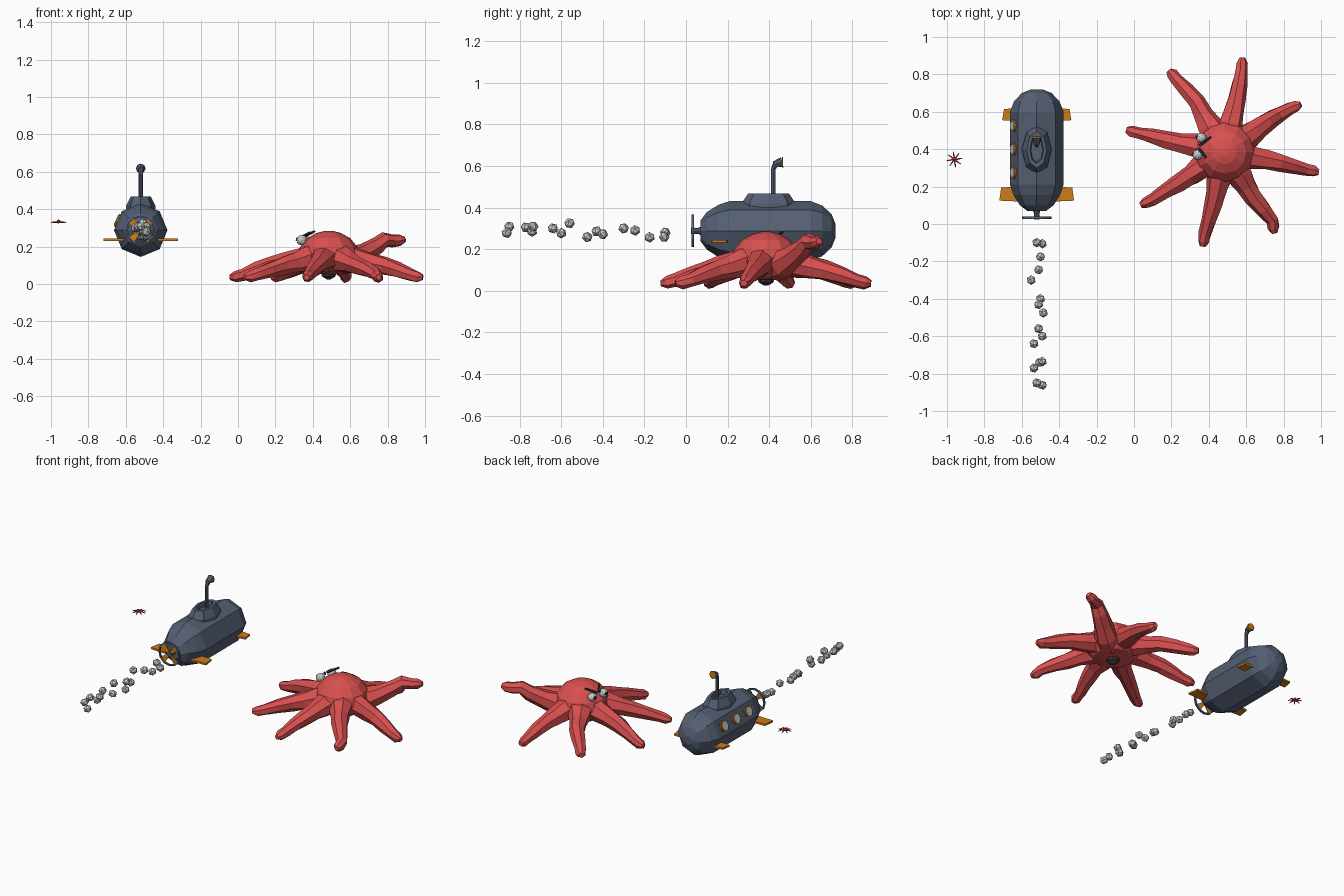
import bpy, bmesh, math, random
from mathutils import Vector, Matrix

if "Cube" in bpy.data.objects:
    bpy.data.objects.remove(bpy.data.objects["Cube"])

random.seed(4)


def material(name, col):
    m = bpy.data.materials.new(name)
    m.diffuse_color = (*col, 1)
    m.use_nodes = True
    m.node_tree.nodes["Principled BSDF"].inputs["Base Color"].default_value = m.diffuse_color
    return m


BLUE = material("hull_blue", (0.09, 0.115, 0.17))
ORANGE = material("orange", (0.62, 0.2, 0.01))
RED = material("red", (0.7, 0.08, 0.08))
DARK = material("dark", (0.04, 0.04, 0.045))


def finish(name, bm, mat=None):
    bmesh.ops.recalc_face_normals(bm, faces=bm.faces)
    me = bpy.data.meshes.new(name)
    bm.to_mesh(me)
    bm.free()
    ob = bpy.data.objects.new(name, me)
    bpy.context.collection.objects.link(ob)
    if mat:
        me.materials.append(mat)
    return ob


def loft(name, rings, mat, closed=False):
    """Skin a list of point rings, capped at the ends or closed into a torus."""
    bm = bmesh.new()
    vs = [[bm.verts.new(p) for p in r] for r in rings]
    n = len(vs[0])
    pairs = list(zip(vs, vs[1:])) + ([(vs[-1], vs[0])] if closed else [])
    for a, b in pairs:
        for i in range(n):
            j = (i + 1) % n
            bm.faces.new((a[i], a[j], b[j], b[i]))
    if not closed:
        bm.faces.new(vs[0])
        bm.faces.new(vs[-1])
    return finish(name, bm, mat)


def tube(name, path, radii, sides, mat, ref=(0, 0, 1), jitter=0.0):
    pts = [Vector(p) for p in path]
    rings = []
    for i, p in enumerate(pts):
        t = (pts[min(i + 1, len(pts) - 1)] - pts[max(i - 1, 0)]).normalized()
        s = t.cross(Vector(ref)).normalized()
        u = s.cross(t)
        ring = []
        for k in range(sides):
            a = math.tau * k / sides
            r = radii[i] * (1 + random.uniform(-jitter, jitter))
            ring.append(p + s * r * math.cos(a) + u * r * math.sin(a))
        rings.append(ring)
    return loft(name, rings, mat)


def ico(name, pos, r, mat=None, sub=1, rot=0.0):
    bm = bmesh.new()
    bmesh.ops.create_icosphere(bm, subdivisions=sub, radius=r,
                               matrix=Matrix.Translation(pos) @ Matrix.Rotation(rot, 4, 'X'))
    return finish(name, bm, mat)


# ---------- submarine ----------
SX, SZ = -0.52, 0.288


def circle_y(y, r, n=8):
    return [(SX + r * math.cos(math.tau * k / n), y, SZ + r * math.sin(math.tau * k / n))
            for k in range(n)]


hull = [(0.07, 0.05), (0.10, 0.09), (0.155, 0.125), (0.21, 0.143), (0.60, 0.143),
        (0.655, 0.122), (0.70, 0.08), (0.72, 0.03)]
loft("hull", [circle_y(y, r) for y, r in hull], BLUE)

# conning tower with recessed top
tower = [(0.40, 0.08, 0.13), (0.42, 0.078, 0.13), (0.468, 0.053, 0.098),
         (0.468, 0.036, 0.074), (0.44, 0.032, 0.066)]
loft("conning_tower", [[(SX + a * math.cos(math.tau * k / 8), 0.397 + b * math.sin(math.tau * k / 8), z)
                        for k in range(8)] for z, a, b in tower], BLUE)

# periscope and lens
tube("periscope", [(SX, 0.42, 0.43), (SX, 0.42, 0.585), (SX, 0.43, 0.61), (SX, 0.463, 0.618)],
     [0.011, 0.011, 0.016, 0.025], 8, BLUE, ref=(1, 0, 0))
tube("periscope_lens", [(SX, 0.461, 0.618), (SX, 0.467, 0.618)], [0.026, 0.024], 8, ORANGE, ref=(1, 0, 0))

# fins, mirrored left and right
for tag, y0, y1, reach in (("rear", 0.12, 0.20, 0.2), ("front", 0.55, 0.62, 0.185)):
    for side, s in (("left", -1), ("right", 1)):
        outline = [(0.09, y0), (reach, y0 + 0.005), (reach - 0.01, y1 - 0.005), (0.09, y1)]
        loft(f"{tag}_{side}_fin", [[(SX + s * x, y, z) for x, y in outline]
                                   for z in (0.231, 0.243)], ORANGE)

# propeller: shaft, guard ring, blades
tube("propeller_shaft", [(SX, 0.10, SZ), (SX, 0.055, SZ), (SX, 0.025, SZ)], [0.03, 0.014, 0.016], 8, BLUE)
loft("propeller_ring", [circle_y(y, r, 12) for y, r in
                        ((0.027, 0.078), (0.039, 0.078), (0.039, 0.069), (0.027, 0.069))], BLUE, closed=True)
for k in range(4):
    rot = Matrix.Translation((SX, 0.033, SZ)) @ Matrix.Rotation(math.tau * (k + 0.5) / 4, 4, 'Y')
    blade = [(0.008, -0.008), (0.068, -0.020), (0.068, 0.020), (0.008, 0.008)]
    loft(f"propeller_blade_{k + 1}", [[rot @ Vector((x, y - z * 0.12, z)) for x, z in blade]
                                      for y in (-0.003, 0.003)], ORANGE)

# portholes along the left upper hull facet
out = Vector((-math.cos(math.pi / 8), 0, math.sin(math.pi / 8)))
for k, y in enumerate((0.275, 0.40, 0.525)):
    c = Vector((SX, y, SZ)) + out * 0.130
    tube(f"porthole_frame_{k + 1}", [c, c + out * 0.010], [0.036, 0.036], 10, ORANGE, ref=(0, 1, 0))
    tube(f"porthole_glass_{k + 1}", [c, c + out * 0.014], [0.029, 0.027], 10, None, ref=(0, 1, 0))

# bubble trail
bubbles = [(-.52, -.10, .28), (-.49, -.105, .258), (-.50, -.175, .257), (-.51, -.245, .29),
           (-.55, -.30, .30), (-.50, -.40, .272), (-.51, -.43, .286), (-.485, -.475, .258),
           (-.51, -.56, .325), (-.49, -.60, .277), (-.535, -.64, .30), (-.49, -.735, .308),
           (-.505, -.74, .285), (-.535, -.77, .305), (-.52, -.85, .308), (-.49, -.862, .278)]
for k, p in enumerate(bubbles):
    ico(f"bubble_{k + 1}", p, 0.026, rot=random.random() * 3)

# ---------- octopus ----------
C = Vector((0.485, 0.385, 0))
# head: wide dome narrowing to the mouth
dome = [(0.055, 0.06), (0.065, 0.12), (0.10, 0.16), (0.15, 0.166), (0.20, 0.152),
        (0.245, 0.115), (0.273, 0.065), (0.284, 0.02)]
loft("octopus_head", [[(C.x + r * math.cos(math.tau * k / 12), C.y + r * math.sin(math.tau * k / 12), z)
                       for k in range(12)] for z, r in dome], RED)
tube("octopus_beak", [(C.x, C.y, 0.07), (C.x, C.y, 0.04), (C.x, C.y, 0.025)],
     [0.045, 0.035, 0.01], 8, DARK, ref=(1, 0, 0))

# arms: middle point, outer point and tip in plan
arms = [((.55, .67), (.575, .82), (.578, .89)), ((.74, .565), (.83, .615), (.892, .64)),
        ((.78, .33), (.92, .29), (.988, .278)), ((.64, .14), (.74, .02), (.752, -.05)),
        ((.425, .10), (.38, -.05), (.367, -.12)), ((.245, .22), (.10, .13), (.035, .10)),
        ((.17, .45), (.03, .485), (-.042, .503)), ((.335, .65), (.225, .775), (.185, .82))]
for k, (mid, outer, tip) in enumerate(arms):
    m, o, t = (Vector((*p, 0)) for p in (mid, outer, tip))
    d = (m - C).normalized()
    zs = [0.15, 0.13, 0.113, 0.098, 0.076, 0.05, 0.038, 0.036]
    if k == 1:  # raised arm
        zs = [0.12, 0.13, 0.165, 0.205, 0.235, 0.23, 0.232, 0.238]
    pts = [C + d * 0.07, C + d * 0.15, (C + d * 0.15 + m) / 2, m, (m + o) / 2, o, o.lerp(t, 0.6), t]
    for p, z in zip(pts, zs):
        p.z = z
    tube(f"octopus_arm_{k + 1}", pts, [0.075, 0.068, 0.055, 0.047, 0.042, 0.034, 0.031, 0.016],
         7, RED, jitter=0.1)

# eyes, pupils and brows
for tag, e, b0, b1 in (("left", (.36, .46, .235), (.35, .42, .253), (.41, .465, .282)),
                       ("right", (.34, .37, .235), (.345, .405, .253), (.385, .355, .275))):
    e = Vector(e)
    ico(f"octopus_{tag}_eye", e, 0.028, sub=2)
    ico(f"octopus_{tag}_pupil", e + Vector((-0.02, 0.004, 0.004)), 0.013, DARK)
    tube(f"octopus_{tag}_brow", [b0, b1], [0.008, 0.006], 6, DARK)

# ---------- tiny distant octopus ----------
T = Vector((-0.96, 0.345, 0.33))
ico("small_octopus_head", T + Vector((0, 0, 0.004)), 0.012, RED)
for k in range(8):
    a = math.tau * (k + 0.2) / 8
    d = Vector((math.cos(a), math.sin(a), 0))
    tube(f"small_octopus_arm_{k + 1}", [T, T + d * 0.025 + Vector((0, 0, 0.002)), T + d * 0.042 - Vector((0, 0, 0.003))],
         [0.005, 0.004, 0.002], 5, RED)
